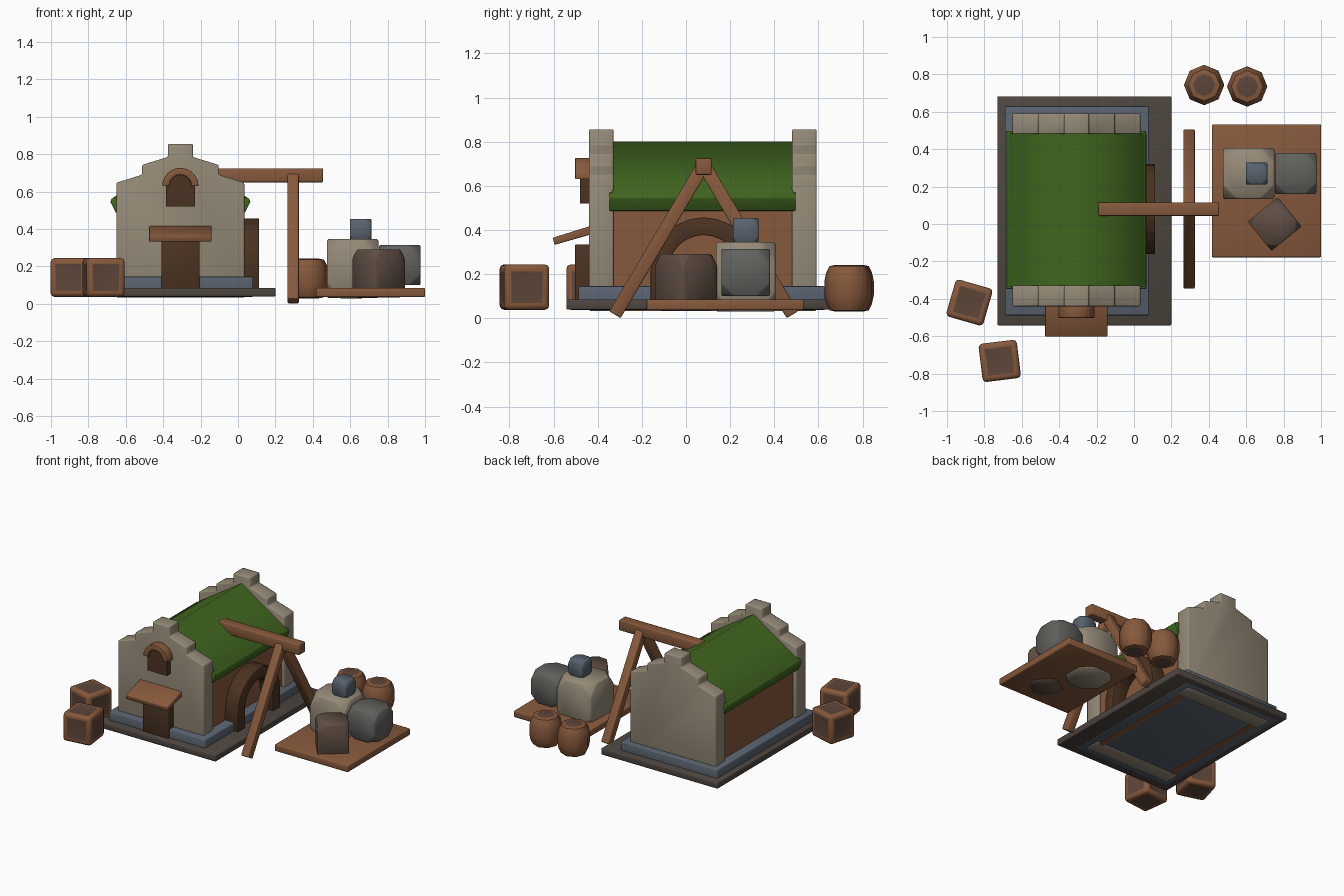
import bpy, bmesh, math
from mathutils import Vector, Matrix

if "Cube" in bpy.data.objects:
    bpy.data.objects.remove(bpy.data.objects["Cube"])

COL = dict(wood=(.24, .10, .045), dark=(.07, .032, .015), panel=(.11, .06, .04),
           stone=(.30, .255, .185), slab=(.075, .06, .05), blue=(.10, .125, .16),
           green=(.05, .13, .013), grey=(.12, .12, .11), umber=(.115, .075, .055))
MAT = {}
for k, c in COL.items():
    MAT[k] = bpy.data.materials.new(k)
    MAT[k].diffuse_color = (*c, 1)


def finish(name, bm, *mats, bevel=0, smooth=None):
    """Turn a bmesh into a named object, optionally with rounded edges."""
    if bevel:
        bmesh.ops.bevel(bm, geom=bm.edges[:], offset=bevel, segments=2, profile=.5,
                        affect='EDGES', clamp_overlap=True)
    bmesh.ops.recalc_face_normals(bm, faces=bm.faces[:])
    me = bpy.data.meshes.new(name)
    bm.to_mesh(me)
    bm.free()
    ob = bpy.data.objects.new(name, me)
    bpy.context.collection.objects.link(ob)
    for m in mats:
        me.materials.append(MAT[m])
    if smooth:
        bpy.ops.object.select_all(action='DESELECT')
        ob.select_set(True)
        bpy.context.view_layer.objects.active = ob
        bpy.ops.object.shade_smooth_by_angle(angle=math.radians(smooth))
    return ob


def box(name, x, y, z, mat, bevel=.006):
    bm = bmesh.new()
    size = [b - a for a, b in (x, y, z)]
    mid = [(a + b) / 2 for a, b in (x, y, z)]
    bmesh.ops.create_cube(bm, size=1, matrix=Matrix.Translation(mid) @ Matrix.Diagonal((*size, 1)))
    return finish(name, bm, mat, bevel=bevel, smooth=50)


def prism(name, pts, axis, a, b, mat, bevel=0, smooth=50):
    """Extrude an outline: (x, z) points along y, or (y, z) points along x."""
    bm = bmesh.new()
    f = bm.faces.new([bm.verts.new((p, a, q) if axis == 'y' else (a, p, q)) for p, q in pts])
    ext = bmesh.ops.extrude_face_region(bm, geom=[f])
    d = Vector((0, b - a, 0)) if axis == 'y' else Vector((b - a, 0, 0))
    bmesh.ops.translate(bm, vec=d, verts=[v for v in ext['geom'] if isinstance(v, bmesh.types.BMVert)])
    return finish(name, bm, mat, bevel=bevel, smooth=smooth)


def half_circle(c, spring, r, n=12):
    return [(c + r * math.cos(math.pi * i / n), spring + r * math.sin(math.pi * i / n)) for i in range(n + 1)]


def arch(c, base, spring, r_out, r_in):
    outer, inner = half_circle(c, spring, r_out), half_circle(c, spring, r_in)[::-1]
    if base < spring:
        outer = [(c + r_out, base)] + outer + [(c - r_out, base)]
        inner = [(c - r_in, base)] + inner + [(c + r_in, base)]
    return outer + inner


def timber(name, p, q, w, h, mat='wood'):
    """Square beam between two points."""
    p, q = Vector(p), Vector(q)
    d = q - p
    bm = bmesh.new()
    bmesh.ops.create_cube(bm, size=1, matrix=Matrix.Translation((p + q) / 2)
                          @ d.to_track_quat('Z', 'X').to_matrix().to_4x4()
                          @ Matrix.Diagonal((w, h, d.length, 1)))
    return finish(name, bm, mat, bevel=.006, smooth=50)


def rock(name, loc, size, rot, mat, cut=.27):
    """Boulder: a block with its eight corners knocked off and edges eased."""
    bm = bmesh.new()
    bmesh.ops.create_cube(bm, size=1)
    bmesh.ops.bevel(bm, geom=bm.verts[:], offset=cut, segments=1, affect='VERTICES')
    bmesh.ops.bevel(bm, geom=bm.edges[:], offset=.025, segments=1, affect='EDGES')
    bm.transform(Matrix.Translation(loc) @ Matrix.Rotation(math.radians(rot), 4, 'Z')
                 @ Matrix.Diagonal((*size, 1)))
    return finish(name, bm, mat, smooth=50)


def crate(name, loc, rot, s=.206):
    """Rounded box with a dark panel on each side."""
    bm = bmesh.new()
    bmesh.ops.create_cube(bm, size=s)
    bmesh.ops.bevel(bm, geom=bm.edges[:], offset=.02, segments=2, profile=.5, affect='EDGES')
    big = [f for f in bm.faces if f.calc_area() > .015]
    bmesh.ops.inset_individual(bm, faces=big, thickness=.017, depth=-.002)
    for f in big:
        f.material_index = 1
    bm.transform(Matrix.Translation(loc) @ Matrix.Rotation(math.radians(rot), 4, 'Z'))
    return finish(name, bm, 'wood', 'panel', smooth=50)


def barrel(name, x, y, n=8):
    """Eight-sided bulging barrel with flush dark lids."""
    prof = [(.058, .03), (.085, .036), (.1, .066), (.108, .105),
            (.108, .167), (.1, .206), (.085, .236), (.058, .242)]
    bm = bmesh.new()
    rings = [[bm.verts.new((x + r * math.cos(math.tau * i / n), y + r * math.sin(math.tau * i / n), z))
              for i in range(n)] for r, z in prof]
    for a, b in zip(rings, rings[1:]):
        for i in range(n):
            bm.faces.new((a[i], a[(i + 1) % n], b[(i + 1) % n], b[i]))
    for ring in (rings[0], rings[-1]):
        bm.faces.new(ring).material_index = 1
    return finish(name, bm, 'wood', 'panel', smooth=50)


# Stepped foundations
box('ground_slab', (-.73, .20), (-.542, .683), (.039, .085), 'slab')
box('foundation', (-.69, .08), (-.488, .63), (.037, .145), 'blue')

# Stepped gable walls, mirrored outline about the ridge
CX = -.308
half = [(.342, .033), (.342, .648), (.205, .69), (.205, .743), (.067, .785), (.067, .856)]
outline = [(CX - x, z) for x, z in half] + [(CX + x, z) for x, z in half[::-1]]
prism('front_gable', outline, 'y', -.44, -.328, 'stone', .008)
prism('back_gable', outline, 'y', .48, .592, 'stone', .008)

# Side walls between the gables
box('left_wall', (-.625, -.585), (-.35, .50), (.033, .56), 'wood', 0)
box('right_wall', (-.03, .01), (-.35, .50), (.033, .56), 'wood', 0)

# Pitched roof with thick eaves
slope = [(.368, .562), (.374, .545), (.34, .49), (.325, .493)]
roof = ([(CX, .80)] + [(CX + x, z) for x, z in slope] + [(CX, .735)]
        + [(CX - x, z) for x, z in slope[::-1]])
prism('roof', roof, 'y', -.335, .485, 'green', smooth=72)
for side, s in (('left', -1), ('right', 1)):
    eave = [(.352, .57), (.368, .563), (.374, .545), (.345, .487), (.33, .487), (.325, .555)]
    prism(side + '_eave', [(CX + s * x, z) for x, z in eave], 'y', -.347, .497, 'green', .003)

# Front door, sloping awning and attic window
box('front_door', (-.41, -.205), (-.503, -.42), (.07, .335), 'dark')
prism('door_awning', [(-.603, .365), (-.597, .332), (-.42, .383), (-.42, .422)], 'x', -.475, -.142, 'wood', .005)
prism('attic_window', [(CX + .077, .52)] + half_circle(CX, .63, .077) + [(CX - .077, .52)],
      'y', -.48, -.42, 'dark')
prism('window_arch', arch(CX, .63, .63, .097, .06), 'y', -.502, -.42, 'wood', .003)

# Large side archway
prism('side_archway', arch(.08, .08, .217, .24, .16), 'x', 0, .113, 'dark', .004)

# Hoist: two slanted legs and a top beam
for nm, y in (('near_leg', -.322), ('far_leg', .482)):
    timber('hoist_' + nm, (.295, .08, .695), (.295, y, .016), .06, .06)
box('hoist_beam', (-.19, .455), (.044, .116), (.65, .725), 'wood')

# Stone yard platform and boulders
box('platform', (.417, 1.0), (-.178, .533), (.037, .085), 'wood')
rock('large_boulder', (.613, .27, .188), (.275, .27, .315), 0, 'stone')
rock('grey_boulder', (.865, .27, .207), (.22, .22, .214), 0, 'grey')
rock('brown_boulder', (.752, 0, .162), (.207, .202, .258), 39, 'umber', .22)
rock('small_rock', (.655, .27, .395), (.115, .115, .12), 0, 'blue')

# Barrels and crates
barrel('barrel_a', .375, .743)
barrel('barrel_b', .605, .735)
crate('crate_a', (-.88, -.42, .141), -16)
crate('crate_b', (-.718, -.732, .141), 7)

for m in bpy.data.materials:
    if m.users and not m.is_grease_pencil:
        m.use_nodes = True
        m.node_tree.nodes["Principled BSDF"].inputs["Base Color"].default_value = m.diffuse_color
